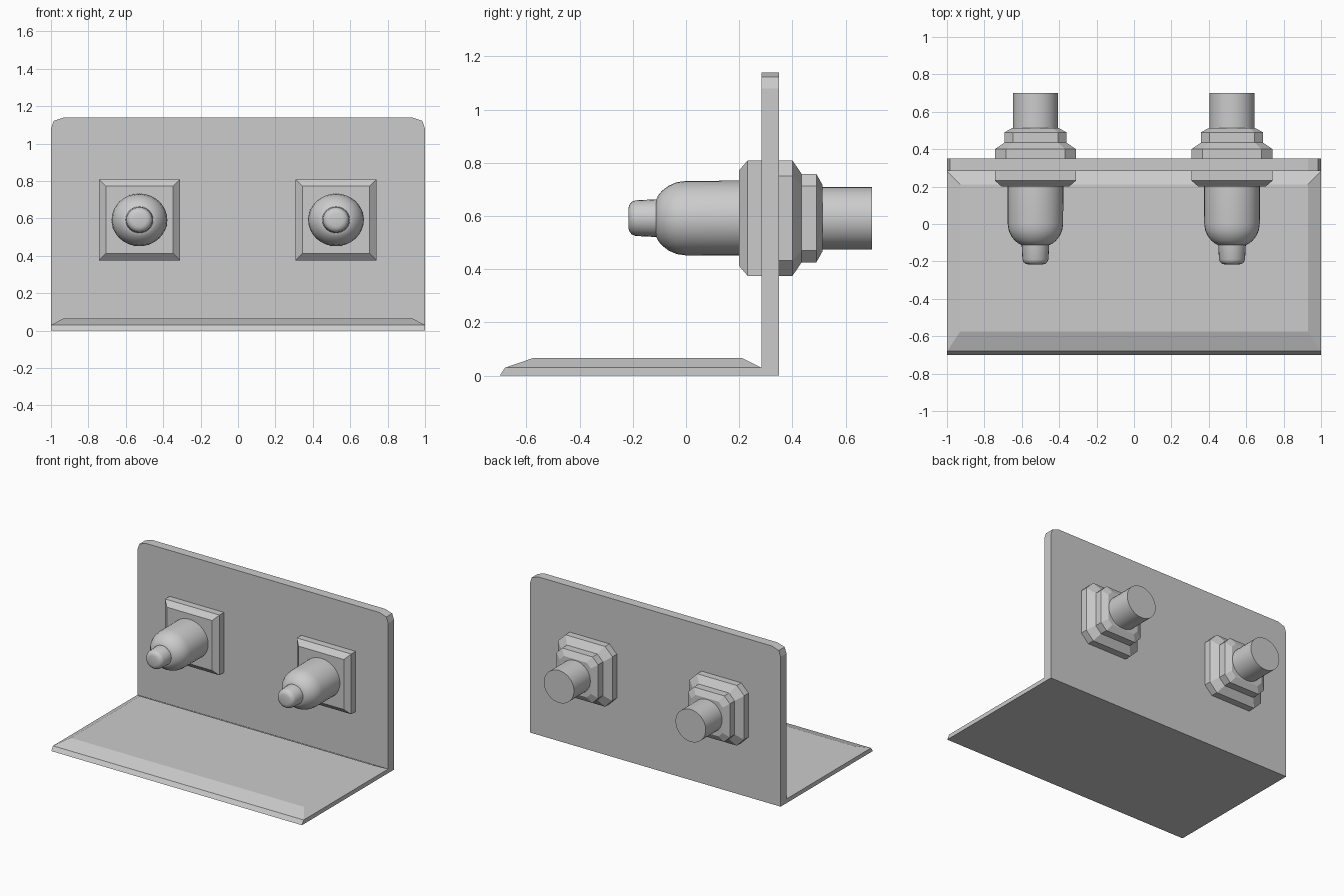
import bpy, math

if "Cube" in bpy.data.objects:
    bpy.data.objects.remove(bpy.data.objects["Cube"])

CZ = 0.592  # height of the connector axis


def make(name, verts, faces, smooth=False):
    me = bpy.data.meshes.new(name)
    me.from_pydata(verts, [], faces)
    me.update()
    ob = bpy.data.objects.new(name, me)
    bpy.context.collection.objects.link(ob)
    if smooth:
        bpy.ops.object.select_all(action='DESELECT')
        ob.select_set(True)
        bpy.context.view_layer.objects.active = ob
        bpy.ops.object.shade_smooth_by_angle(angle=math.radians(35))
    return ob


def skin(n, rings):
    # quads between successive rings plus two end caps
    f = [tuple(range(n))[::-1]]
    for k in range(rings - 1):
        for i in range(n):
            j = (i + 1) % n
            f.append((k * n + i, k * n + j, (k + 1) * n + j, (k + 1) * n + i))
    f.append(tuple(range((rings - 1) * n, rings * n)))
    return f


def loft(name, cx, outline, stations, smooth=False):
    # unit outline in x/z, scaled at each (y, half size) along +y
    o = outline[::-1]
    verts = [(cx + u * s, y, CZ + v * s) for y, s in stations for u, v in o]
    return make(name, verts, skin(len(o), len(stations)), smooth)


def circle(n, wide=1.0):
    return [(wide * math.cos(2 * math.pi * i / n), math.sin(2 * math.pi * i / n))
            for i in range(n)]


# Upright panel with eased top corners
side = [(1, 0), (1, 1.08), (0.985, 1.122), (0.93, 1.14)]
outline = side + [(-x, z) for x, z in side[::-1]]
make("back_panel", [(x, y, z) for y in (0.35, 0.283) for x, z in outline],
     skin(len(outline), 2))

# Base slab with bevelled upper edges
layers = [(0, 1, -0.70, 0.283), (0.03, 1, -0.68, 0.283), (0.066, 0.93, -0.575, 0.212)]
make("base_slab", [p for z, x, y0, y1 in layers
                   for p in ((-x, y0, z), (x, y0, z), (x, y1, z), (-x, y1, z))],
     skin(4, 3))

square = [(-1, -1), (1, -1), (1, 1), (-1, 1)]
c = 0.73
octagon = [(-c, -1), (c, -1), (1, -c), (1, c), (c, 1), (-c, 1), (-1, c), (-1, -c)]

# The two connectors
for label, cx in (("left", -0.527), ("right", 0.524)):
    # front mounting plate
    loft(label + "_front_plate", cx, square,
         [(0.20, 0.16), (0.20, 0.18), (0.232, 0.217), (0.30, 0.217)][1:])
    # domed body
    loft(label + "_plug_body", cx, circle(32, 1.06),
         [(-0.112, 0.07), (-0.105, 0.085), (-0.09, 0.103), (-0.065, 0.122),
          (-0.035, 0.135), (0.0, 0.14), (0.22, 0.141)], True)
    # rounded tip
    loft(label + "_plug_tip", cx, circle(24, 1.04),
         [(-0.217, 0.035), (-0.213, 0.05), (-0.204, 0.061), (-0.19, 0.067),
          (-0.09, 0.072)], True)
    # stepped rear flange
    loft(label + "_rear_flange", cx, octagon,
         [(0.34, 0.217), (0.40, 0.217), (0.435, 0.166), (0.49, 0.166), (0.513, 0.125)])
    # rear cable stub
    loft(label + "_cable_stub", cx, circle(32, 1.03), [(0.50, 0.117), (0.70, 0.117)], True)
